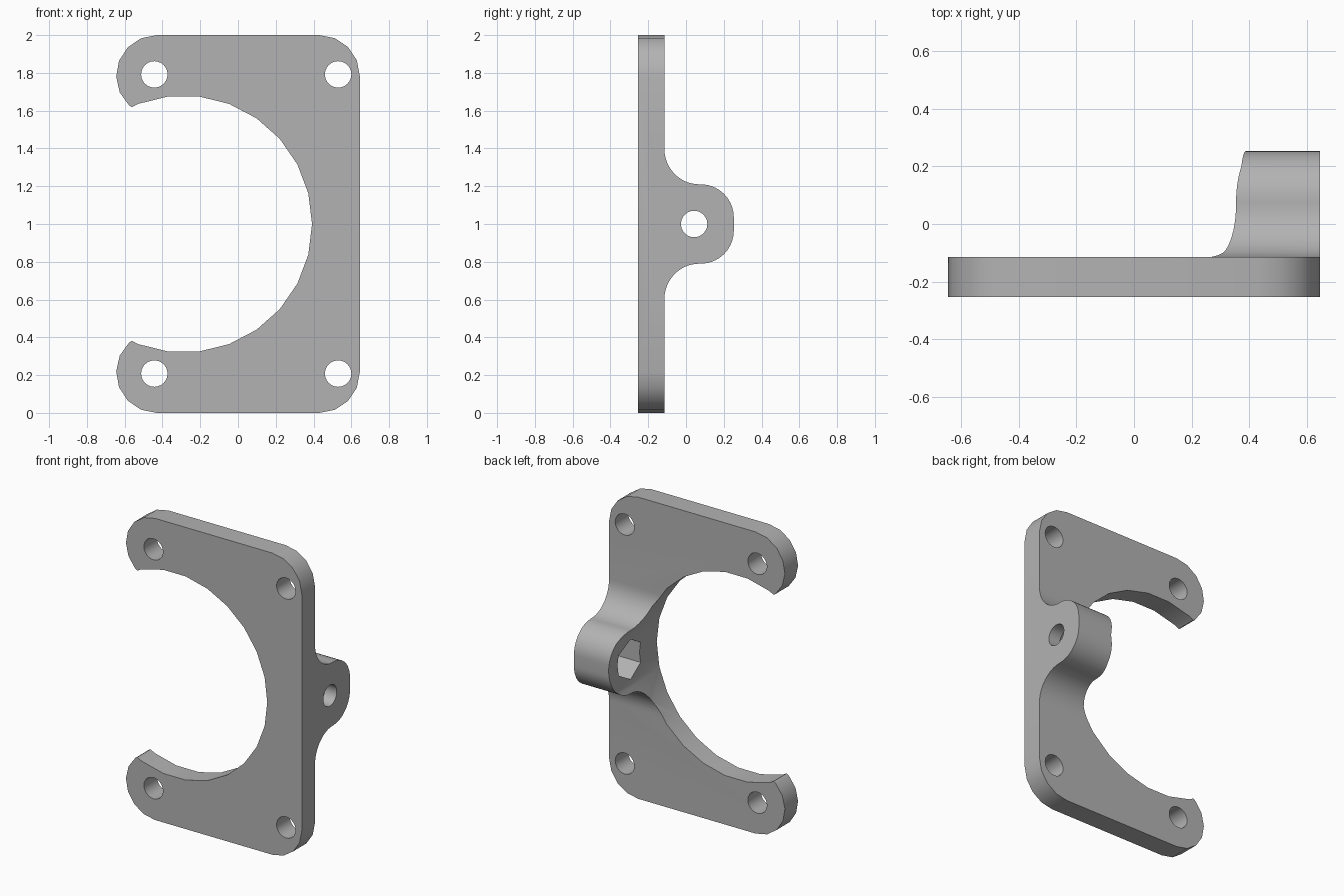
import bpy
import bmesh
from math import sin, cos, pi, radians
from mathutils import Vector

if "Cube" in bpy.data.objects:
    bpy.data.objects.remove(bpy.data.objects["Cube"])

grey = bpy.data.materials.new("plain grey")
grey.use_nodes = True
color = (0.45, 0.45, 0.45, 1)
grey.diffuse_color = color
grey.node_tree.nodes["Principled BSDF"].inputs["Base Color"].default_value = color


def arc(cx, cy, rx, ry, start, end, steps):
    """Points along an elliptical arc, angles in degrees."""
    angles = [radians(start + (end - start) * i / steps) for i in range(steps + 1)]
    return [(cx + rx * cos(a), cy + ry * sin(a)) for a in angles]


def circle(cx, cy, r, sides, turn=0):
    return arc(cx, cy, r, r, turn, turn + 360, sides)[:-1]


def prism(name, outline, axis, low, high):
    """Extrude an outline along x (outline in y, z) or y (outline in x, z)."""
    place = (lambda a, b: (low, a, b)) if axis == "x" else (lambda a, b: (a, low, b))
    offset = Vector((high - low, 0, 0)) if axis == "x" else Vector((0, high - low, 0))
    bm = bmesh.new()
    face = bm.faces.new([bm.verts.new(place(a, b)) for a, b in outline])
    extruded = bmesh.ops.extrude_face_region(bm, geom=[face])["geom"]
    bmesh.ops.translate(bm, vec=offset,
                        verts=[v for v in extruded if isinstance(v, bmesh.types.BMVert)])
    bmesh.ops.recalc_face_normals(bm, faces=bm.faces)
    mesh = bpy.data.meshes.new(name)
    bm.to_mesh(mesh)
    bm.free()
    mesh.materials.append(grey)
    obj = bpy.data.objects.new(name, mesh)
    bpy.context.collection.objects.link(obj)
    return obj


def combine(target, other, operation):
    """Apply a boolean and discard the helper."""
    other.hide_render = True
    mod = target.modifiers.new(operation.lower(), "BOOLEAN")
    mod.operation, mod.object, mod.solver = operation, other, "EXACT"
    bpy.context.view_layer.objects.active = target
    bpy.ops.object.modifier_apply(modifier=mod.name)
    bpy.data.objects.remove(other)


def mirrored(points):
    """Close an upper half outline with its reflection about z = 1."""
    return points + [(a, 2 - b) for a, b in reversed(points)]


FRONT, BACK, SIDE = -0.253, -0.115, 0.645

# Plate with rounded corners and round arm tips
upper = (arc(0.43, 1.785, 0.215, 0.215, 0, 90, 4)
         + arc(-0.43, 1.785, 0.215, 0.215, 90, 250, 7))
bracket = prism("bracket", mirrored(upper), "y", FRONT, BACK)

# Side lug flowing into the plate through concave fillets
lug_upper = ([(-0.18, 1.4)]
             + arc(0.07, 1.4, 0.185, 0.19, 180, 270, 12)
             + arc(0.078, 1.035, 0.175, 0.175, 90, 0, 14))
combine(bracket, prism("lug", mirrored(lug_upper), "x", 0.2, SIDE), "UNION")

# Large bore, open on one side
combine(bracket, prism("bore", circle(-0.288, 1, 0.68, 26), "y", -0.6, 0.6), "DIFFERENCE")

# Four mounting holes
for x in (-0.443, 0.53):
    for z in (0.208, 1.792):
        hole = prism("mounting_hole", circle(x, z, 0.07, 24), "y", -0.6, 0.2)
        combine(bracket, hole, "DIFFERENCE")

# Cross screw hole and hexagonal nut pocket in the lug
combine(bracket, prism("screw_hole", circle(0.043, 1, 0.07, 24), "x", 0.1, 0.8), "DIFFERENCE")
combine(bracket, prism("nut_pocket", circle(0.043, 1, 0.133, 6, 30), "x", 0.1, 0.56), "DIFFERENCE")

bpy.ops.object.select_all(action="DESELECT")
bracket.select_set(True)
bpy.context.view_layer.objects.active = bracket
bpy.ops.object.shade_smooth_by_angle(angle=radians(30))
